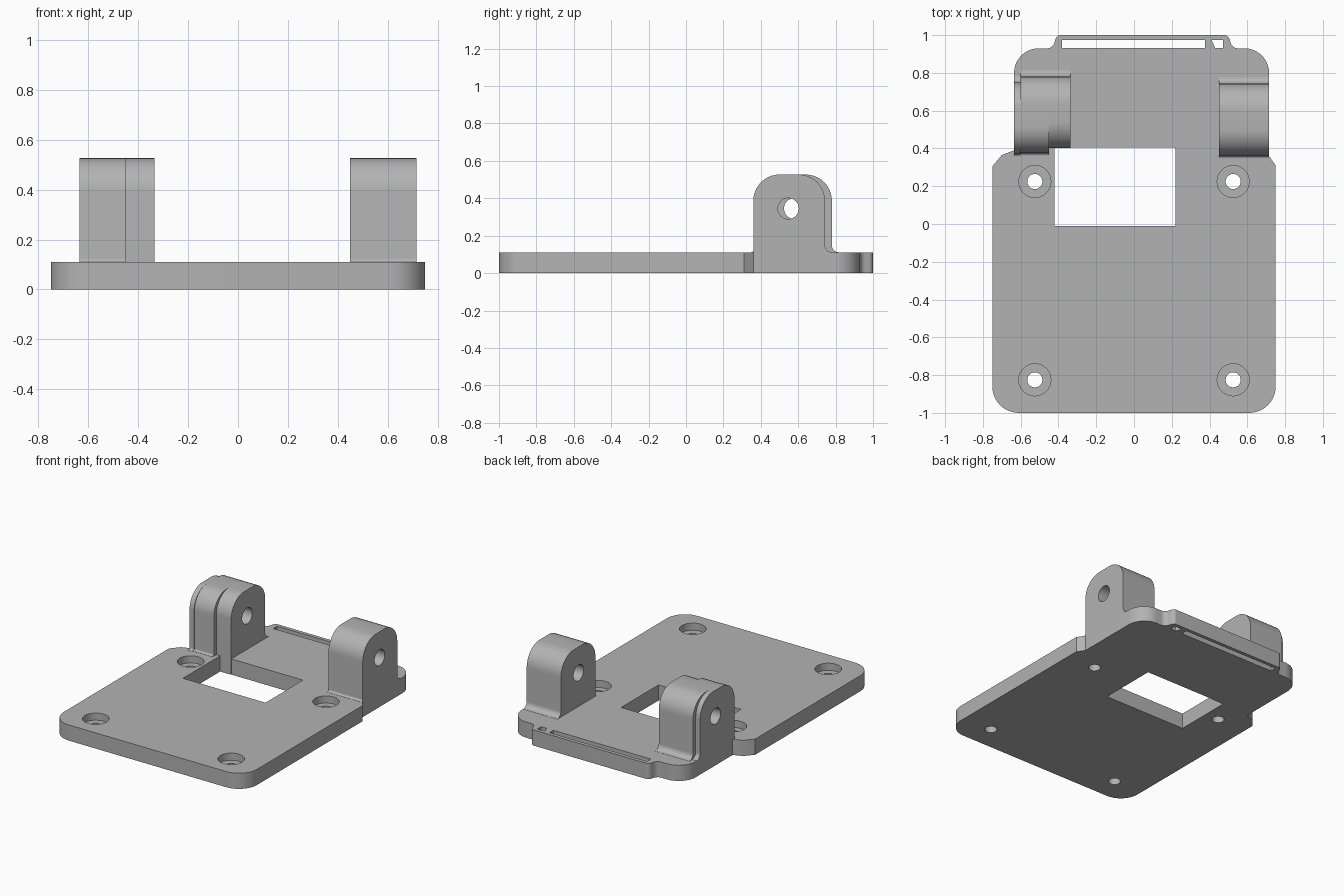
import bpy, bmesh, math
from mathutils import Vector, Matrix

default = bpy.data.objects.get("Cube")
if default:
    bpy.data.objects.remove(default, do_unlink=True)

grey = bpy.data.materials.new("mid grey")
grey.use_nodes = True
color = (0.45, 0.45, 0.45, 1)
grey.diffuse_color = color
grey.node_tree.nodes["Principled BSDF"].inputs["Base Color"].default_value = color

THICK = 0.11


def fillet(corners, steps=10):
    """Turn (x, y, radius) corners into an outline with rounded corners."""
    outline = []
    for i, (x, y, r) in enumerate(corners):
        p = Vector((x, y))
        if r == 0:
            outline.append(p)
            continue
        a = (Vector(corners[i - 1][:2]) - p).normalized()
        b = (Vector(corners[(i + 1) % len(corners)][:2]) - p).normalized()
        half = a.angle(b) / 2
        center = p + (a + b).normalized() * r / math.sin(half)
        start = p + a * r / math.tan(half) - center
        end = p + b * r / math.tan(half) - center
        sweep = start.angle_signed(end)
        for k in range(steps + 1):
            t = -sweep * k / steps
            outline.append(center + Matrix.Rotation(t, 2) @ start)
    return outline


def prism(name, outline, low, high, along_x=False):
    """Extrude an outline along z, or a (y, z) outline along x."""
    bm = bmesh.new()
    place = (lambda p, h: (h, p[0], p[1])) if along_x else (lambda p, h: (p[0], p[1], h))
    face = bm.faces.new([bm.verts.new(place(p, low)) for p in outline])
    shift = Vector((high - low, 0, 0) if along_x else (0, 0, high - low))
    top = bmesh.ops.extrude_face_region(bm, geom=[face])["geom"]
    bmesh.ops.translate(bm, vec=shift, verts=[v for v in top if isinstance(v, bmesh.types.BMVert)])
    bmesh.ops.recalc_face_normals(bm, faces=bm.faces)
    mesh = bpy.data.meshes.new(name)
    bm.to_mesh(mesh)
    bm.free()
    mesh.materials.append(grey)
    obj = bpy.data.objects.new(name, mesh)
    bpy.context.collection.objects.link(obj)
    return obj


def circle(x, y, r, n=32):
    return [(x + r * math.cos(math.tau * i / n), y + r * math.sin(math.tau * i / n)) for i in range(n)]


def box(x0, x1, y0, y1):
    return [(x0, y0), (x1, y0), (x1, y1), (x0, y1)]


def activate(obj):
    bpy.ops.object.select_all(action="DESELECT")
    obj.select_set(True)
    bpy.context.view_layer.objects.active = obj


def cut(obj, outline, low, high, along_x=False):
    tool = prism("cutter", outline, low, high, along_x)
    tool.hide_render = True
    mod = obj.modifiers.new("cut", "BOOLEAN")
    mod.operation = "DIFFERENCE"
    mod.solver = "EXACT"
    mod.object = tool
    activate(obj)
    bpy.ops.object.modifier_apply(modifier=mod.name)
    bpy.data.objects.remove(tool, do_unlink=True)


def smooth(obj):
    activate(obj)
    bpy.ops.object.shade_smooth_by_angle(angle=math.radians(30))


# Base plate with a narrower back and a raised-out rear tab
plate = prism("base_plate", fillet([
    (-0.75, -1, 0.14), (0.75, -1, 0.14), (0.75, 0.31, 0), (0.715, 0.36, 0),
    (0.715, 0.93, 0.13), (0.52, 0.93, 0.04), (0.5, 1, 0.03),
    (-0.41, 1, 0.03), (-0.43, 0.93, 0.04), (-0.635, 0.93, 0.13),
    (-0.635, 0.39, 0), (-0.7, 0.365, 0), (-0.75, 0.305, 0)]), 0, THICK)

# Window and strap slots
cut(plate, box(-0.42, 0.22, -0.01, 0.405), -0.1, 0.3)
cut(plate, box(-0.38, 0.375, 0.932, 0.975), -0.1, 0.3)
cut(plate, [(0.43, 0.932), (0.47, 0.932), (0.47, 0.975), (0.41, 0.975)], -0.1, 0.3)

# Counterbored screw holes
for x in (-0.525, 0.525):
    for y in (-0.825, 0.225):
        cut(plate, circle(x, y, 0.085), 0.06, 0.3)
        cut(plate, circle(x, y, 0.04), -0.1, 0.3)
smooth(plate)


def lug(name, x0, x1, front, back, hole_y, front_flare=0.04, back_flare=0.04):
    """Upright hinge block with rounded top, flared foot and pin hole."""
    base = THICK + 0.001
    corners = [(front, 0, 0), (back, 0, 0)]
    if back_flare:
        corners = [(front, 0, 0), (back + back_flare, 0, 0),
                   (back + back_flare, base, 0), (back, base, back_flare * 0.95)]
    corners += [(back, 0.527, 0.14), (front, 0.527, 0.14)]
    if front_flare:
        corners[0] = (front - front_flare, 0, 0)
        corners += [(front, base, front_flare * 0.95), (front - front_flare, base, 0)]
    obj = prism(name, fillet(corners), x0, x1, True)
    cut(obj, circle(hole_y, 0.345, 0.056), x0 - 0.1, x1 + 0.1, True)
    smooth(obj)


# Hinge lugs
lug("left_lug", 0.45, 0.715, 0.36, 0.743, 0.547, front_flare=0.015)
lug("right_lug_outer_rim", -0.635, -0.6, 0.37, 0.75, 0.58, front_flare=0.015)
lug("right_lug_outer", -0.6, -0.45, 0.375, 0.78, 0.58, front_flare=0.015)
lug("right_lug_inner", -0.45, -0.335, 0.402, 0.78, 0.58, front_flare=0)
